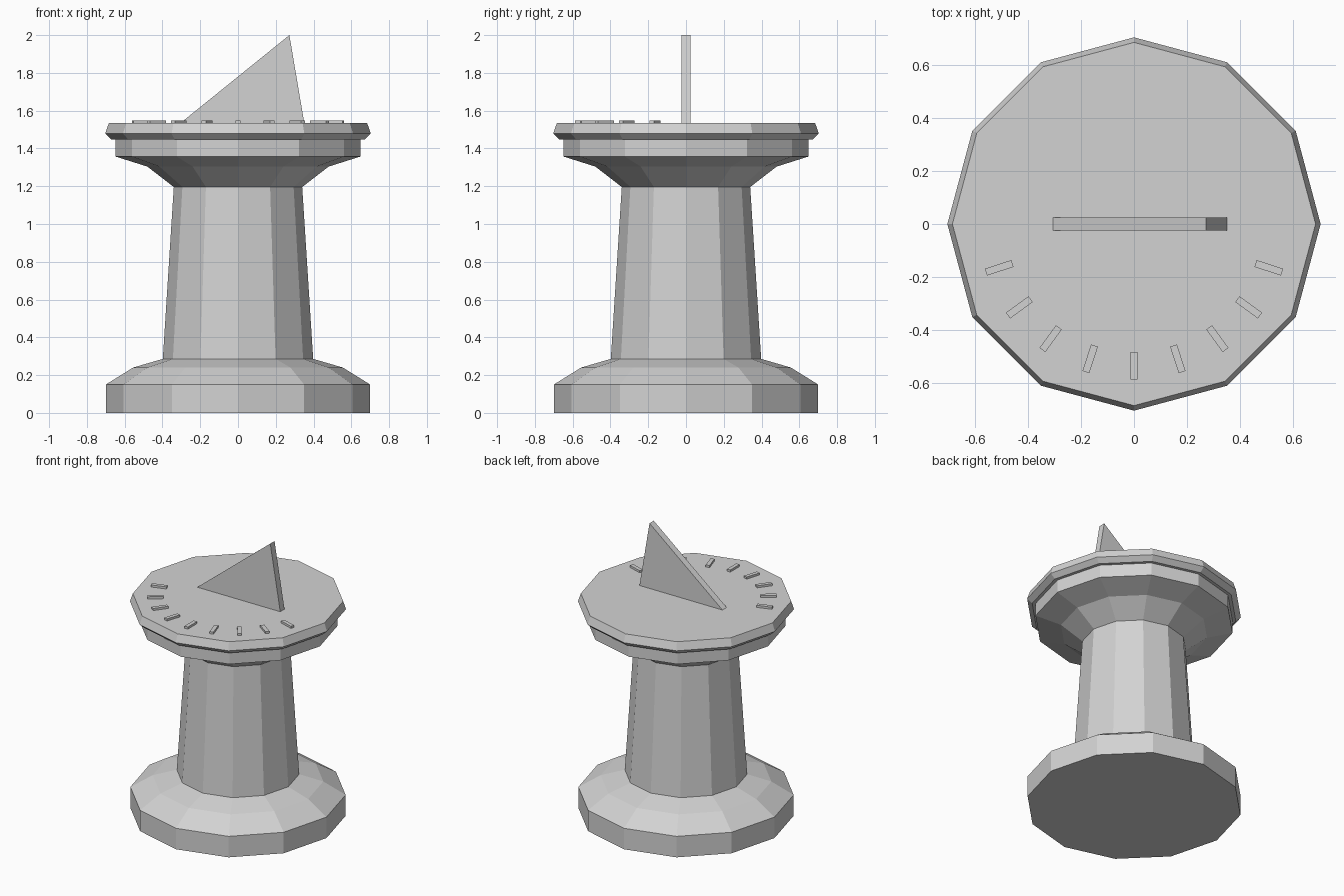
import bpy
import bmesh
from math import sin, cos, pi, radians

cube = bpy.data.objects.get("Cube")
if cube:
    bpy.data.objects.remove(cube, do_unlink=True)

SIDES = 12
DIAL_TOP = 1.534

stone = bpy.data.materials.new("pale grey stone")
stone.use_nodes = True
stone.diffuse_color = (0.65, 0.65, 0.65, 1)
stone.node_tree.nodes["Principled BSDF"].inputs["Base Color"].default_value = stone.diffuse_color


def finish(name, bm):
    bmesh.ops.recalc_face_normals(bm, faces=bm.faces)
    mesh = bpy.data.meshes.new(name)
    bm.to_mesh(mesh)
    bm.free()
    mesh.materials.append(stone)
    obj = bpy.data.objects.new(name, mesh)
    bpy.context.collection.objects.link(obj)
    return obj


def turned(name, profile):
    """Faceted solid of revolution from (radius, height) pairs, capped at both ends."""
    bm = bmesh.new()
    rings = [[bm.verts.new((r * cos(2 * pi * i / SIDES), r * sin(2 * pi * i / SIDES), z))
              for i in range(SIDES)] for r, z in profile]
    for low, high in zip(rings, rings[1:]):
        for i in range(SIDES):
            j = (i + 1) % SIDES
            bm.faces.new((low[i], low[j], high[j], high[i]))
    bm.faces.new(rings[0])
    bm.faces.new(rings[-1])
    return finish(name, bm)


def prism(name, outline, depth):
    """Outline of (x, z) points extruded evenly about y = 0."""
    bm = bmesh.new()
    front = [bm.verts.new((x, -depth / 2, z)) for x, z in outline]
    face = bm.faces.new(front)
    result = bmesh.ops.extrude_face_region(bm, geom=[face])
    moved = [v for v in result["geom"] if isinstance(v, bmesh.types.BMVert)]
    bmesh.ops.translate(bm, verts=moved, vec=(0, depth, 0))
    return finish(name, bm)


# Pedestal
turned("base", [(0.7, 0), (0.7, 0.15), (0.555, 0.24), (0.398, 0.286)])
turned("column", [(0.398, 0.286), (0.34, 1.196)])
turned("capital", [(0.34, 1.196), (0.48, 1.304), (0.648, 1.357), (0.648, 1.447)])

# Dial plate with bevelled rim
turned("dial_plate", [(0.67, 1.447), (0.703, 1.478), (0.684, DIAL_TOP)])

# Upright shadow-casting fin, sunk slightly into the plate
prism("gnomon", [(-0.32, 1.522), (0.353, 1.522), (0.272, 2.0)], 0.048)

# Hour marks fanned around the front half of the dial
for n in range(-4, 5):
    angle = radians(18 * n)
    mark = prism(f"hour_mark_{n + 5}",
                 [(-0.0135, 1.525), (0.0135, 1.525), (0.0135, 1.549), (-0.0135, 1.549)], 0.105)
    mark.location = (0.534 * sin(angle), -0.534 * cos(angle), 0)
    mark.rotation_euler.z = angle
